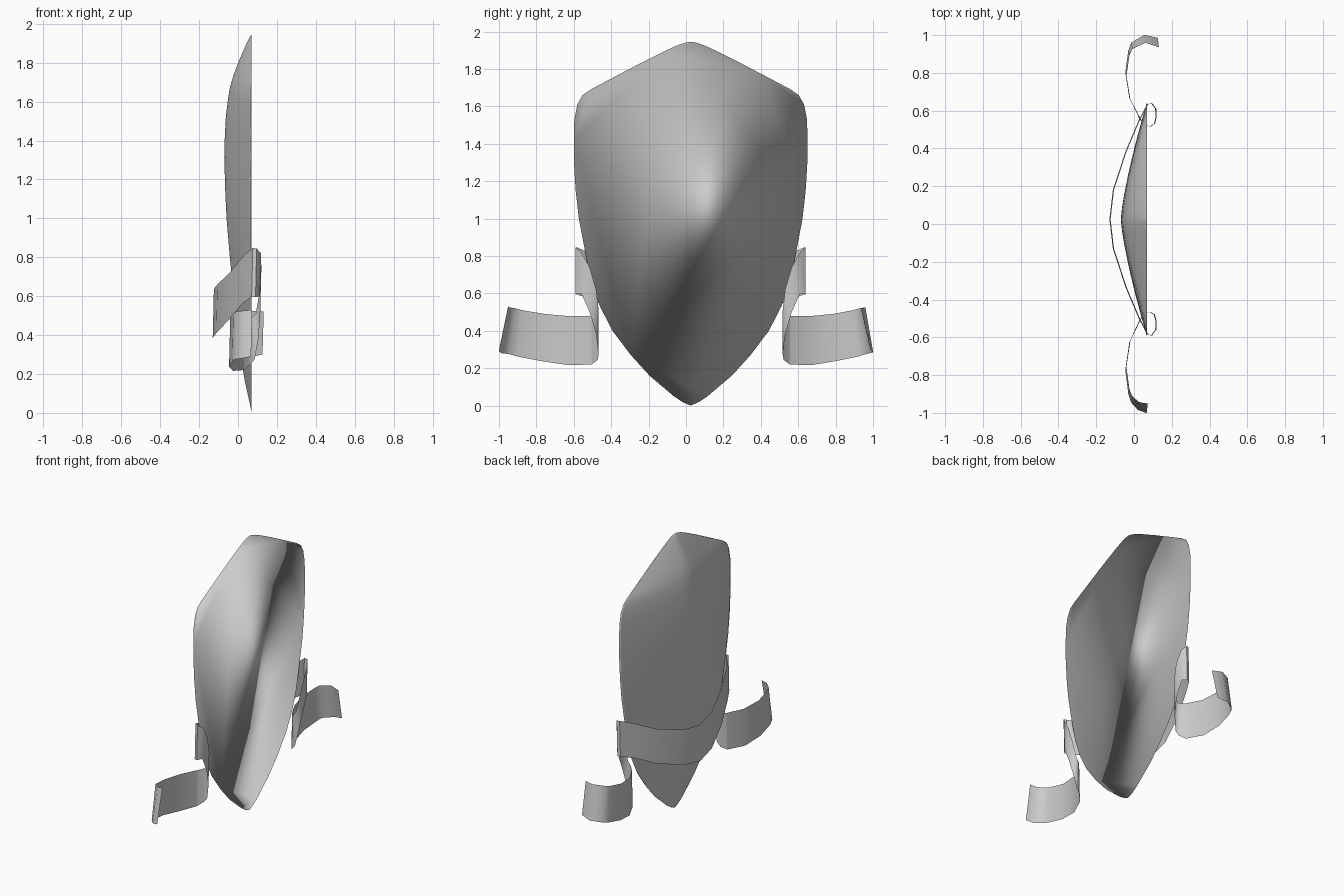
import bpy, bmesh, math

CY = 0.025   # symmetry line of the shield
RIM_X = 0.07


def grid_object(name, rows, angle, capped=False):
    """Skin a list of equally long point rows; optionally close the open back."""
    bm = bmesh.new()
    vs = [[bm.verts.new(p) for p in row] for row in rows]
    for a, b in zip(vs, vs[1:]):
        for i in range(len(a) - 1):
            bm.faces.new((a[i], a[i + 1], b[i + 1], b[i]))
    bmesh.ops.remove_doubles(bm, verts=bm.verts[:], dist=0.0005)
    if capped:
        rim = [e for e in bm.edges if e.is_boundary]
        bmesh.ops.holes_fill(bm, edges=rim, sides=0)
    bmesh.ops.recalc_face_normals(bm, faces=bm.faces[:])
    if not capped and sum(f.normal.x * f.calc_area() for f in bm.faces) > 0:
        bmesh.ops.reverse_faces(bm, faces=bm.faces[:])
    me = bpy.data.meshes.new(name)
    bm.to_mesh(me)
    bm.free()
    ob = bpy.data.objects.new(name, me)
    bpy.context.collection.objects.link(ob)
    bpy.ops.object.select_all(action='DESELECT')
    ob.select_set(True)
    bpy.context.view_layer.objects.active = ob
    if capped:
        bpy.ops.object.shade_smooth()
    else:
        bpy.ops.object.shade_smooth_by_angle(angle=math.radians(angle))
    return ob


# Shield: height, half width, x of the central ridge
profile = [
    (0.0, 0.0, 0.07), (0.02, 0.045, 0.066), (0.05, 0.09, 0.06),
    (0.16, 0.22, 0.036), (0.27, 0.32, 0.015), (0.40, 0.418, -0.003),
    (0.53, 0.485, -0.016), (0.66, 0.53, -0.028), (0.80, 0.56, -0.042),
    (1.00, 0.598, -0.059), (1.15, 0.615, -0.066), (1.30, 0.624, -0.070),
    (1.42, 0.625, -0.068), (1.53, 0.622, -0.062), (1.61, 0.606, -0.052),
    (1.66, 0.578, -0.044), (1.69, 0.535, -0.037), (1.73, 0.46, -0.025),
    (1.78, 0.365, -0.007), (1.84, 0.25, 0.018), (1.895, 0.14, 0.042),
    (1.925, 0.075, 0.057), (1.94, 0.032, 0.065), (1.945, 0.0, 0.07),
]
half = [0.1, 0.22, 0.36, 0.5, 0.65, 0.8, 0.92, 0.975, 1.0]
columns = [-t for t in reversed(half)] + [0.0] + half
rows = []
for z, w, x in profile:
    power = 1.12 + 0.2 * min(1, z / 1.3)    # sharper keel near the tip
    rows.append([(x + (RIM_X - x) * abs(t) ** power, CY + w * t, z)
                 for t in columns])
# Domed outer face and flat back share one soft rim
grid_object("shield", rows, 180, capped=True)

# Ribbon cross-sections: x, distance from symmetry line, bottom z, top z
band = [
    (-0.13, 0.0, 0.385, 0.637), (-0.112, 0.155, 0.41, 0.66),
    (-0.045, 0.36, 0.48, 0.725), (0.025, 0.525, 0.565, 0.81),
    (0.07, 0.61, 0.595, 0.847),
]
curl = [
    (0.07, 0.61, 0.595, 0.847), (0.09, 0.615, 0.595, 0.845),
    (0.112, 0.585, 0.60, 0.82), (0.114, 0.54, 0.50, 0.74),
    (0.105, 0.505, 0.38, 0.62), (0.085, 0.492, 0.275, 0.51),
    (0.06, 0.497, 0.245, 0.485), (0.03, 0.53, 0.22, 0.478),
]
tail = [
    (0.03, 0.53, 0.22, 0.478), (-0.025, 0.64, 0.216, 0.478),
    (-0.046, 0.77, 0.238, 0.49), (-0.03, 0.885, 0.262, 0.51),
    (-0.015, 0.925, 0.275, 0.52),
]
# The curled tips differ: the far one reaches further back
tips = {
    1: [(0.055, 0.965, 0.285, 0.525), (0.126, 0.95, 0.30, 0.52)],
    -1: [(0.02, 0.96, 0.28, 0.525), (0.067, 0.975, 0.29, 0.53)],
}


def strip(points, side, stretch=1.0, lean=0.0):
    out = []
    for k, (x, d, lo, hi) in enumerate(points):
        if d > 0.53:
            d = 0.53 + (d - 0.53) * stretch if stretch != 1.0 else d
        top_d = d - lean * k / (len(points) - 1)
        out.append(((x, CY + side * d, lo), (x + 0.006, CY + side * top_d, hi)))
    return out


# Band across the outer face of the shield
left, right = strip(band, -1), strip(band, 1)
grid_object("ribbon_band", left[:0:-1] + right, 50)

# Curls round the rim and hanging tails
for side, label, stretch in ((1, "back", 1.025), (-1, "front", 1.115)):
    grid_object("ribbon_curl_" + label, strip(curl, side), 65)
    grid_object("ribbon_tail_" + label,
                strip(tail + tips[side], side, stretch, 0.05), 65)
